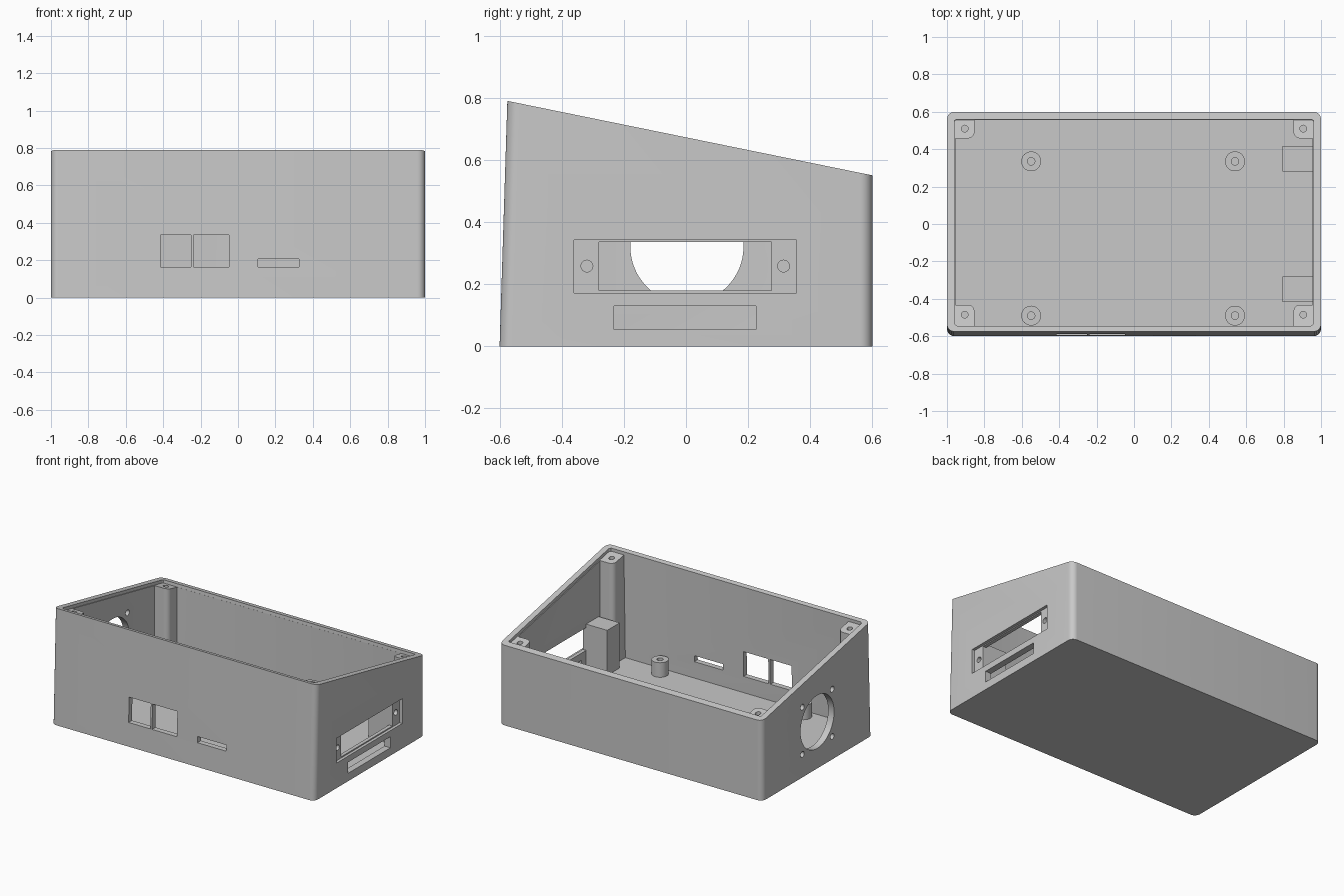
import bpy, bmesh, math
from mathutils import Matrix

if "Cube" in bpy.data.objects:
    bpy.data.objects.remove(bpy.data.objects["Cube"])

FLOOR, SLOPE = 0.05, 0.204
grey = bpy.data.materials.new("light_grey_plastic")
grey.diffuse_color = (0.58, 0.58, 0.58, 1)
grey.use_nodes = True
grey.node_tree.nodes["Principled BSDF"].inputs["Base Color"].default_value = grey.diffuse_color


def rim_z(y, drop=0.0):
    """Height of the sloping rim plane, optionally lowered."""
    return 0.55 + (0.6 - y) * SLOPE - drop


def finish(name, bm):
    bmesh.ops.recalc_face_normals(bm, faces=bm.faces)
    mesh = bpy.data.meshes.new(name)
    bm.to_mesh(mesh)
    bm.free()
    mesh.materials.append(grey)
    ob = bpy.data.objects.new(name, mesh)
    bpy.context.collection.objects.link(ob)
    return ob


def prism(name, pts, bottom, top):
    """Vertical prism; bottom and top map (x, y) to a 3D point."""
    bm = bmesh.new()
    lo = [bm.verts.new(bottom(x, y)) for x, y in pts]
    hi = [bm.verts.new(top(x, y)) for x, y in pts]
    n = len(pts)
    bm.faces.new(lo)
    bm.faces.new(hi)
    for i in range(n):
        j = (i + 1) % n
        bm.faces.new((lo[i], lo[j], hi[j], hi[i]))
    return finish(name, bm)


def box(name, x0, x1, y0, y1, z0, z1):
    pts = [(x0, y0), (x1, y0), (x1, y1), (x0, y1)]
    return prism(name, pts, lambda x, y: (x, y, z0), lambda x, y: (x, y, z1))


def rod(name, centre, r, length, axis="Z", segments=32):
    bm = bmesh.new()
    rot = Matrix.Rotation(math.pi / 2, 4, "Y") if axis == "X" else Matrix()
    bmesh.ops.create_cone(bm, cap_ends=True, segments=segments, radius1=r, radius2=r,
                          depth=length, matrix=Matrix.Translation(centre) @ rot)
    return finish(name, bm)


def rounded(x0, x1, y0, y1, radii, steps=8):
    """Rectangle with a radius per corner, counter-clockwise from upper right."""
    out = []
    for k, (cx, cy, sx, sy) in enumerate([(x1, y1, -1, -1), (x0, y1, 1, -1),
                                          (x0, y0, 1, 1), (x1, y0, -1, 1)]):
        r = radii[k]
        if r == 0:
            out.append((cx, cy))
            continue
        for i in range(steps + 1):
            a = math.pi / 2 * (k + i / steps)
            out.append((cx + sx * r + r * math.cos(a), cy + sy * r + r * math.sin(a)))
    return out


def cut(targets, cutter):
    for ob in targets:
        mod = ob.modifiers.new("cut", "BOOLEAN")
        mod.operation, mod.solver, mod.object = "DIFFERENCE", "EXACT", cutter
        bpy.context.view_layer.objects.active = ob
        bpy.ops.object.modifier_apply(modifier=mod.name)
    bpy.data.objects.remove(cutter)


def lean(shift, drop=0.0):
    """Top mapping: the front edge leans back and the height follows the rim."""
    def f(x, y):
        y2 = y + shift if y < 0 else y
        return (x, y2, rim_z(y2, drop))
    return f


# Outer shell with a leaning front and sloping rim
shell = prism("case_shell", rounded(-1, 1, -0.6, 0.6, [0.04] * 4),
              lambda x, y: (x, y, 0), lean(0.025))

# Main cavity, then the slightly undercut lid pocket
cut([shell], prism("cavity", rounded(-0.955, 0.955, -0.56, 0.555, [0.01] * 4, 3),
                   lambda x, y: (x, y, FLOOR), lean(0.017, -0.05)))
cut([shell], prism("lid_pocket", rounded(-0.96, 0.96, -0.54, 0.556, [0.01] * 4, 3),
                   lambda x, y: (x, y, rim_z(y, 0.022)),
                   lambda x, y: (x, y + 0.004, rim_z(y + 0.004, -0.03))))

# Corner posts with screw holes
parts = [shell]
for sx in (-1, 1):
    for sy in (-1, 1):
        xs = sorted((sx * 0.853, sx * 0.97))
        ys = (0.458, 0.57) if sy > 0 else (-0.56, -0.432)
        inner = {(1, 1): 2, (-1, 1): 3, (-1, -1): 0, (1, -1): 1}[sx, sy]
        radii = [0.035 if k == inner else 0 for k in range(4)]
        post = prism("corner_post", rounded(*xs, *ys, radii),
                     lambda x, y: (x, y, FLOOR - 0.01),
                     lambda x, y: (x, y, rim_z(y, 0.022)))
        yc = 0.51 if sy > 0 else -0.485
        cut([post], rod("hole", (sx * 0.905, yc, rim_z(yc)), 0.018, 0.3))
        parts.append(post)

# Hollow standoffs on the floor
for x in (-0.55, 0.54):
    for y in (-0.49, 0.335):
        peg = rod("standoff", (x, y, 0.095), 0.053, 0.11)
        cut([peg], rod("hole", (x, y, 0.13), 0.02, 0.14))
        parts.append(peg)

# Mounting blocks inside the right wall
blocks = [box("mounting_block", 0.795, 0.965, y, y + 0.136, FLOOR - 0.01, 0.36)
          for y in (-0.416, 0.281)]
parts += blocks

# Right wall: shallow plate recess, opening, screw holes, lower slot
cut([shell], box("recess", 0.98, 1.1, -0.36, 0.355, 0.172, 0.342))
cut([shell], box("opening", 0.9, 1.1, -0.28, 0.275, 0.18, 0.336))
cut([shell], box("slot", 0.9, 1.1, -0.232, 0.226, 0.054, 0.13))
for y in (-0.319, 0.314):
    cut([shell] + blocks, rod("hole", (1.0, y, 0.258), 0.019, 0.3, "X"))

# Left wall: round fan opening with four screw holes
cut([shell], rod("fan_opening", (-1, 0.003, 0.32), 0.182, 0.3, "X", 64))
for dy in (-0.162, 0.162):
    for dz in (-0.162, 0.162):
        cut([shell], rod("hole", (-1, 0.003 + dy, 0.32 + dz), 0.02, 0.3, "X"))

# Front wall: two square ports and one thin slot
for x0, x1, z0, z1 in [(-0.415, -0.25, 0.163, 0.335), (-0.237, -0.048, 0.163, 0.335),
                       (0.108, 0.327, 0.164, 0.206)]:
    cut([shell], box("port", x0, x1, -0.7, -0.5, z0, z1))

# Smooth the rounded surfaces while keeping edges crisp
bpy.ops.object.select_all(action="DESELECT")
for ob in parts:
    ob.select_set(True)
bpy.context.view_layer.objects.active = shell
bpy.ops.object.shade_smooth_by_angle(angle=math.radians(30))
